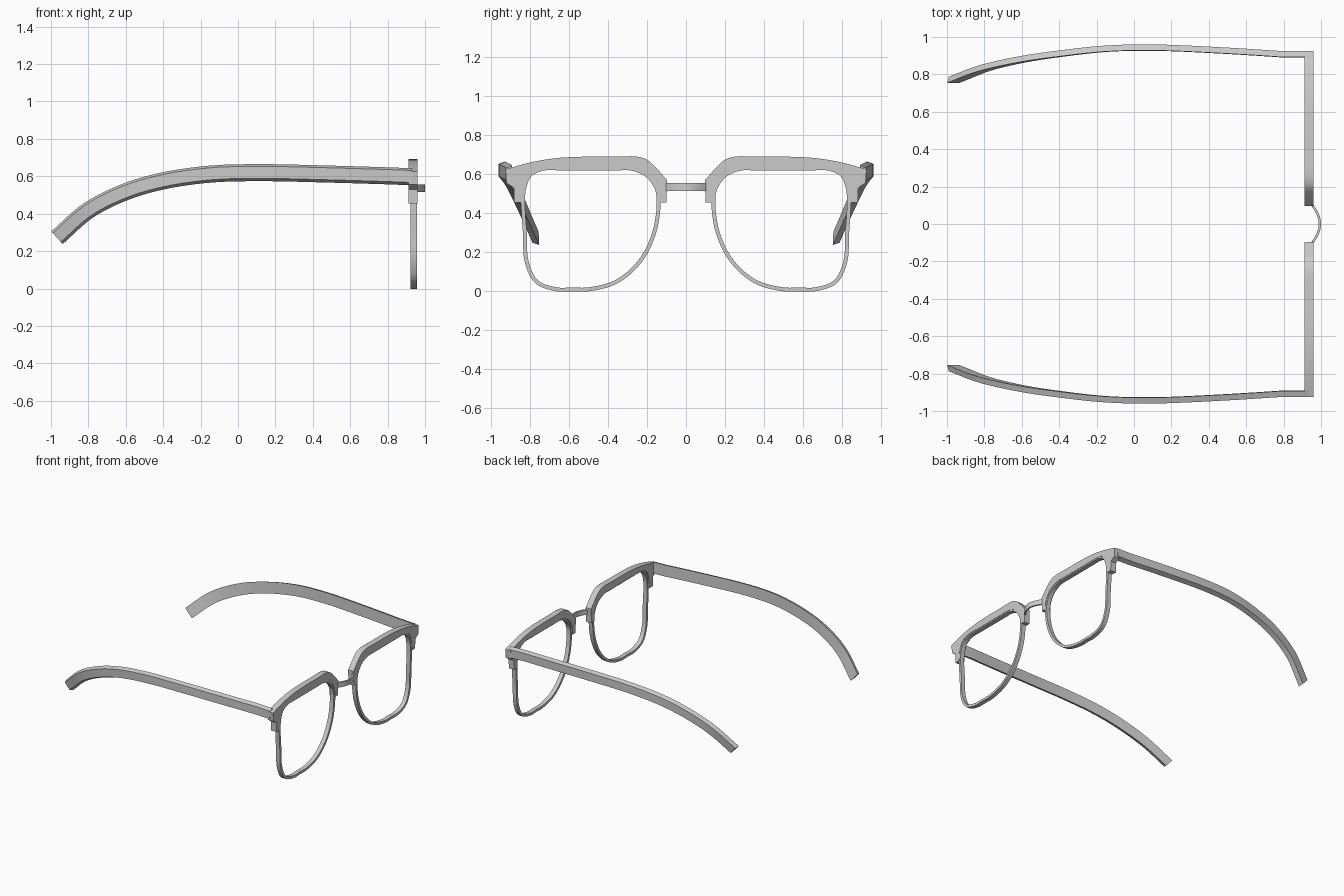
import bpy, bmesh, math
from mathutils import Vector

if "Cube" in bpy.data.objects:
    bpy.data.objects.remove(bpy.data.objects["Cube"])


def make(name, verts, faces):
    mesh = bpy.data.meshes.new(name)
    bm = bmesh.new()
    vs = [bm.verts.new(v) for v in verts]
    for f in faces:
        bm.faces.new([vs[i] for i in f])
    bmesh.ops.recalc_face_normals(bm, faces=bm.faces)
    bm.to_mesh(mesh)
    bm.free()
    ob = bpy.data.objects.new(name, mesh)
    bpy.context.collection.objects.link(ob)
    bpy.ops.object.select_all(action='DESELECT')
    bpy.context.view_layer.objects.active = ob
    ob.select_set(True)
    bpy.ops.object.shade_smooth_by_angle(angle=math.radians(30))
    return ob


def spline(pts, n, closed=False):
    """Centripetal Catmull-Rom curve through the points."""
    p = [Vector(q) for q in pts]
    p = [p[-1]] + p + p[:2] if closed else [2 * p[0] - p[1]] + p + [2 * p[-1] - p[-2]]
    out = []
    for a, b, c, d in zip(p, p[1:], p[2:], p[3:]):
        t1 = (b - a).length ** .5
        t2 = t1 + (c - b).length ** .5
        t3 = t2 + (d - c).length ** .5
        for i in range(n):
            t = t1 + (t2 - t1) * i / n
            e = a.lerp(b, t / t1)
            f = b.lerp(c, (t - t1) / (t2 - t1))
            g = c.lerp(d, (t - t2) / (t3 - t2))
            out.append(e.lerp(f, t / t2).lerp(f.lerp(g, (t - t1) / (t3 - t1)), (t - t1) / (t2 - t1)))
    if not closed:
        out.append(p[-2])
    return out


def loft(name, sections, closed=False):
    """Skin a list of equal-sized cross-sections."""
    k, m = len(sections[0]), len(sections)
    faces = []
    for i in range(m if closed else m - 1):
        j = (i + 1) % m
        faces += [(i * k + a, i * k + (a + 1) % k, j * k + (a + 1) % k, j * k + a) for a in range(k)]
    if not closed:
        faces += [tuple(range(k)), tuple(range((m - 1) * k, m * k))]
    return make(name, [v for s in sections for v in s], faces)


# Outlines as (y, z) for one side
rim_pts = [(.14, .46), (.163, .30), (.235, .155), (.355, .05), (.50, .01), (.58, .01), (.66, .01),
           (.765, .048), (.816, .15), (.826, .30), (.835, .45), (.829, .53), (.80, .595), (.74, .627),
           (.64, .63), (.50, .63), (.36, .63), (.27, .627), (.195, .59), (.15, .525)]
brow_top = [(.15, .63), (.195, .672), (.25, .69), (.38, .69), (.52, .69), (.66, .683), (.80, .66), (.925, .625)]
brow_out = [(.10, .455), (.097, .57)]
brow_end = [(.92, .555), (.882, .53), (.88, .455), (.838, .455)]
brow_in = [(.838, .455), (.832, .53), (.803, .598), (.74, .628), (.64, .63), (.50, .63), (.36, .63),
           (.27, .628), (.192, .592), (.147, .525), (.138, .455)]

# Temple centre line (x, y, z)
temple_pts = [(.80, .907, .603), (.5, .926, .612), (.1, .943, .62), (-.15, .937, .612), (-.4, .91, .576),
              (-.6, .88, .518), (-.8, .834, .418), (-.968, .77, .272)]

for s, side in ((1, "left"), (-1, "right")):
    # Thin full rim around the lens opening
    loop = spline(rim_pts, 5, closed=True)
    secs = []
    for i, p in enumerate(loop):
        t = (loop[(i + 1) % len(loop)] - loop[i - 1]).normalized()
        nrm = Vector((t.y, -t.x)) * .010
        o, q = p + nrm, p - nrm
        secs.append([(.923, s * o.x, o.y), (.957, s * o.x, o.y), (.957, s * q.x, q.y), (.923, s * q.x, q.y)])
    loft(side + "_rim", secs, closed=True)

    # Heavy brow bar with end tabs
    prof = [Vector(q) for q in brow_out] + spline(brow_top, 4) + [Vector(q) for q in brow_end[:-1]] + spline(brow_in, 5)
    loft(side + "_brow", [[(x, s * p.x, p.y) for p in prof] for x in (.912, .96)])

    # Curved temple with a bevelled section that is taller on the inside
    path = [Vector((.93, .907, .598))] + spline(temple_pts, 6)
    secs = []
    for i, p in enumerate(path):
        t = path[min(i + 1, len(path) - 1)] - path[max(i - 1, 0)]
        up = Vector((-t.z, 0, t.x)).normalized()
        if up.z < 0:
            up = -up
        secs.append([(p.x + up.x * h, s * (p.y + w), p.z + up.z * h)
                     for w, h in ((.017, .033), (-.015, .045), (-.017, -.046), (.017, -.031))])
    loft(side + "_temple", secs)

# Bowed bridge between the brow bars
secs = []
for i in range(17):
    u = -1 + i / 8
    x, y = 1.0 - .045 * u * u, .108 * u
    n = Vector((1, .8 * u)).normalized() * .013
    secs.append([(x, y, .515), (x, y, .555), (x - n.x, y - n.y, .555), (x - n.x, y - n.y, .515)])
loft("bridge", secs)
